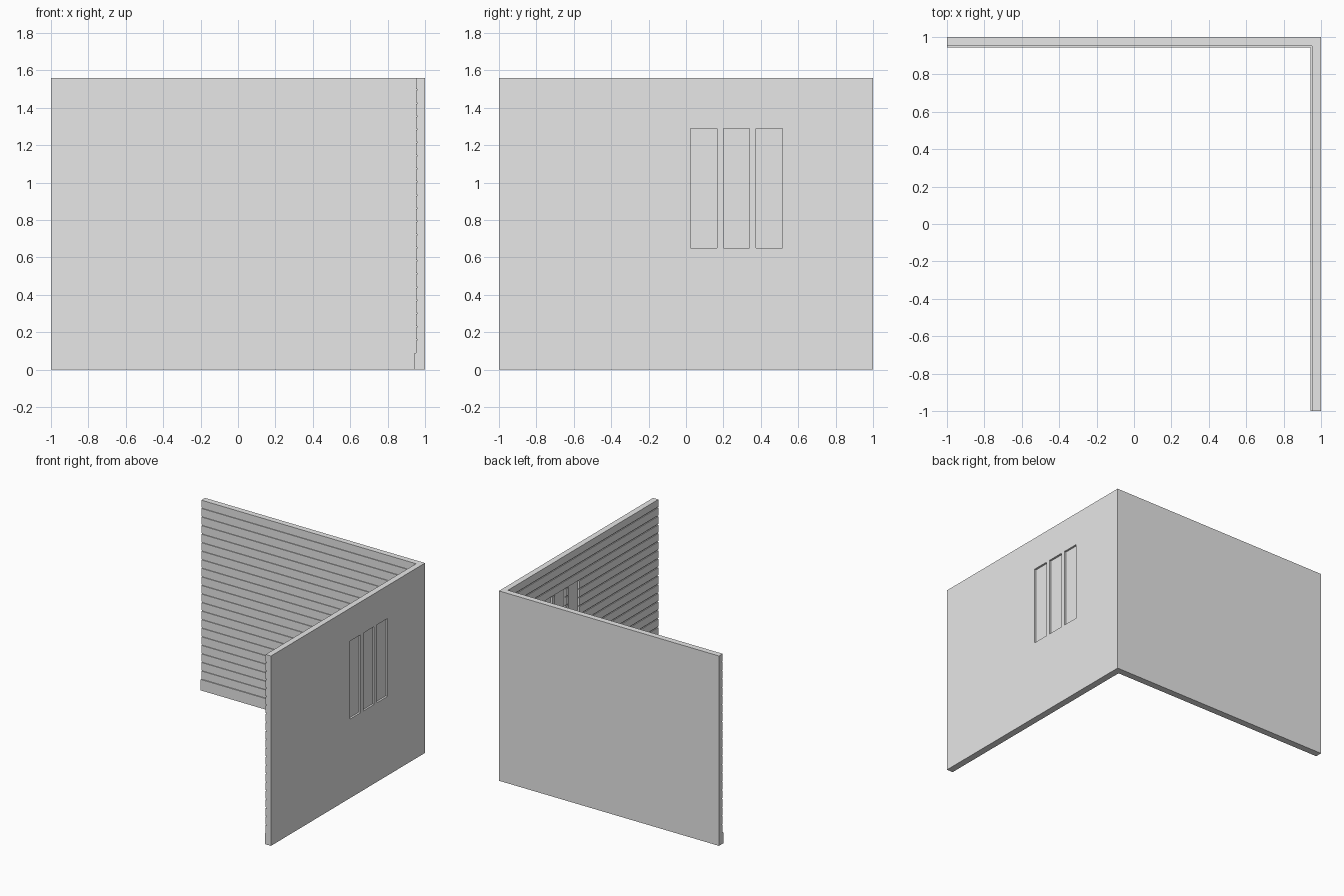
import bpy
import bmesh
from mathutils import Matrix, Vector

cube = bpy.data.objects.get("Cube")
if cube:
    bpy.data.objects.remove(cube, do_unlink=True)

HEIGHT = 1.56
SIDING = 0.048        # wall thickness at the board faces
GROOVE = 0.042        # wall thickness at the groove bottoms
BASE_HEIGHT = 0.09
PITCH = 0.0703        # board spacing
GAP = 0.004           # half the groove height

gray = bpy.data.materials.new("plain gray")
gray.use_nodes = True
gray.diffuse_color = (0.8, 0.8, 0.8, 1)
gray.node_tree.nodes["Principled BSDF"].inputs["Base Color"].default_value = (0.8, 0.8, 0.8, 1)


def make_object(name, bm):
    bmesh.ops.recalc_face_normals(bm, faces=bm.faces)
    mesh = bpy.data.meshes.new(name)
    bm.to_mesh(mesh)
    bm.free()
    mesh.materials.append(gray)
    obj = bpy.data.objects.new(name, mesh)
    bpy.context.collection.objects.link(obj)
    return obj


def sweep_corner(name, profile):
    """Sweep an (inset, height) profile along the back and left sides, mitred."""
    bm = bmesh.new()
    rings = [[bm.verts.new(p) for p in points] for points in (
        [(-1, 1 - d, z) for d, z in profile],
        [(1 - d, 1 - d, z) for d, z in profile],
        [(1 - d, -1, z) for d, z in profile])]
    n = len(profile)
    for a, b in zip(rings, rings[1:]):
        for i in range(n):
            j = (i + 1) % n
            bm.faces.new((a[i], a[j], b[j], b[i]))
    bm.faces.new(rings[0])
    bm.faces.new(rings[-1])
    return make_object(name, bm)


def box(name, low, high):
    low, high = Vector(low), Vector(high)
    bm = bmesh.new()
    bmesh.ops.create_cube(
        bm, size=1,
        matrix=Matrix.Translation((low + high) / 2) @ Matrix.Diagonal((*(high - low), 1)))
    return make_object(name, bm)


# Corner walls with horizontal board grooves on the inner faces
profile = [(0, HEIGHT), (0, 0), (SIDING, 0)]
for i in range(1, 21):
    z = BASE_HEIGHT + PITCH * i
    profile += [(SIDING, z - GAP), (GROOVE, z - GAP),
                (GROOVE, z + GAP), (SIDING, z + GAP)]
profile.append((SIDING, HEIGHT))
walls = sweep_corner("corner_walls", profile)

# Baseboard along the inner foot of both walls
sweep_corner("baseboard", [(SIDING, 0), (0.056, 0),
                           (0.056, BASE_HEIGHT), (SIDING, BASE_HEIGHT)])

# Three tall window openings, each closed by a recessed pane
for i in range(3):
    y = 0.025 + 0.175 * i
    cutter = box("window_cutter", (0.9, y, 0.65), (1.1, y + 0.14, 1.29))
    cutter.hide_render = True
    cut = walls.modifiers.new("window_opening", 'BOOLEAN')
    cut.operation = 'DIFFERENCE'
    cut.solver = 'EXACT'
    cut.object = cutter
    bpy.context.view_layer.objects.active = walls
    bpy.ops.object.modifier_apply(modifier=cut.name)
    bpy.data.objects.remove(cutter, do_unlink=True)
    box(f"window_pane_{i + 1}", (0.968, y, 0.65), (0.984, y + 0.14, 1.29))
